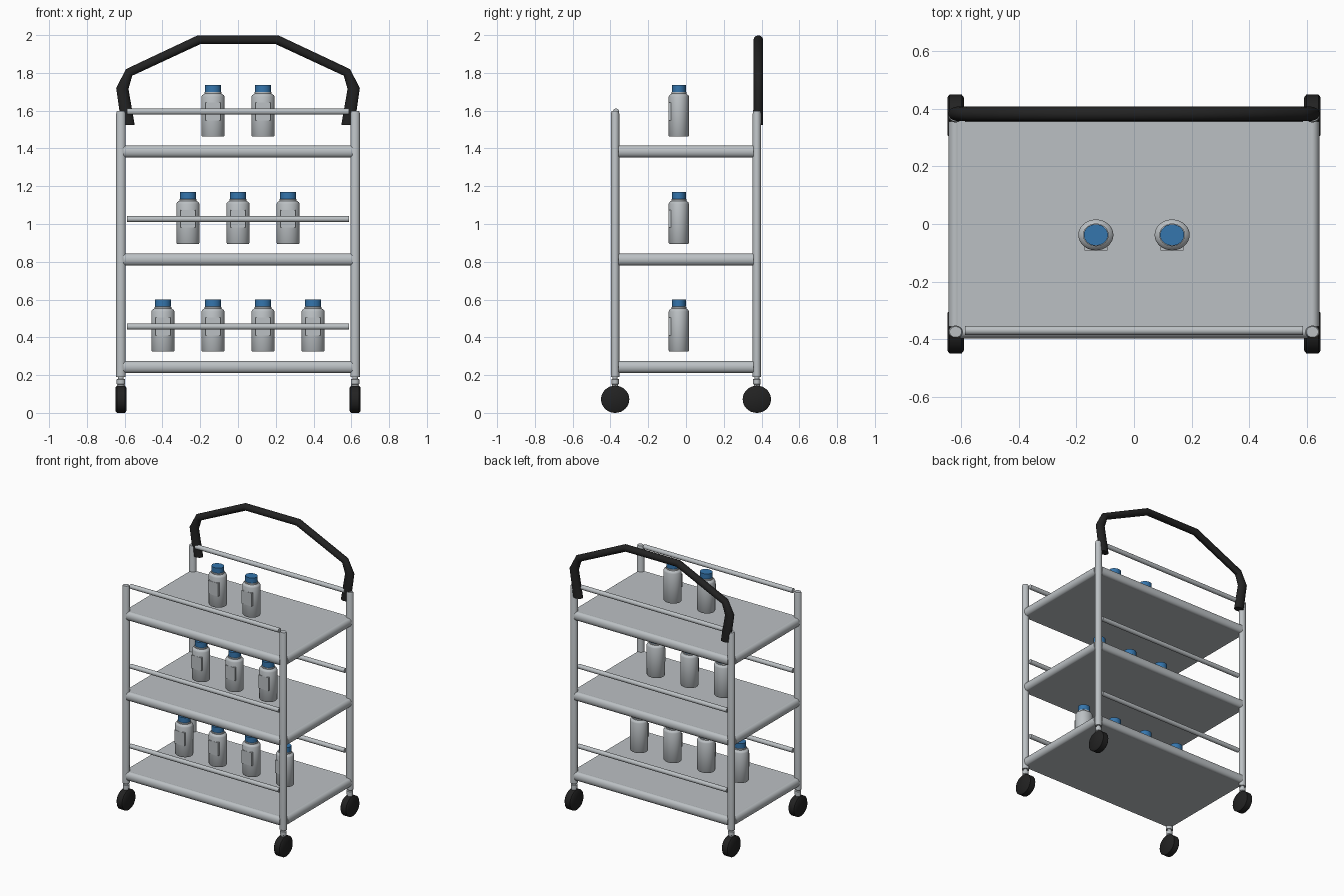
import bpy, bmesh, math
from mathutils import Vector

cube = bpy.data.objects.get("Cube")
if cube:
    bpy.data.objects.remove(cube, do_unlink=True)


def material(name, colour):
    m = bpy.data.materials.new(name)
    m.use_nodes = True
    m.diffuse_color = (*colour, 1)
    m.node_tree.nodes["Principled BSDF"].inputs["Base Color"].default_value = (*colour, 1)
    return m


GREY = material("brushed grey", (0.50, 0.53, 0.55))
BLACK = material("black rubber", (0.016, 0.016, 0.016))
BLUE = material("cap blue", (0.035, 0.18, 0.42))


def finish(name, bm, mat, smooth=True):
    bmesh.ops.recalc_face_normals(bm, faces=bm.faces)
    mesh = bpy.data.meshes.new(name)
    bm.to_mesh(mesh)
    bm.free()
    mesh.materials.append(mat)
    ob = bpy.data.objects.new(name, mesh)
    bpy.context.collection.objects.link(ob)
    if smooth:
        bpy.ops.object.select_all(action='DESELECT')
        bpy.context.view_layer.objects.active = ob
        ob.select_set(True)
        bpy.ops.object.shade_smooth_by_angle(angle=math.radians(40))
    return ob


def loft(bm, rings):
    """Skin a list of point rings and cap both ends."""
    loops = [[bm.verts.new(p) for p in ring] for ring in rings]
    n = len(loops[0])
    for a, b in zip(loops, loops[1:]):
        for i in range(n):
            j = (i + 1) % n
            bm.faces.new((a[i], a[j], b[j], b[i]))
    bm.faces.new(loops[0])
    bm.faces.new(loops[-1])


def ellipse(centre, u, v, n=32):
    return [Vector(centre) + Vector(u) * math.cos(t) + Vector(v) * math.sin(t)
            for t in (2 * math.pi * i / n for i in range(n))]


def lathe(name, x, y, profile, mat, squash=0.88):
    """Upright round part; profile holds (radius, height) pairs."""
    bm = bmesh.new()
    loft(bm, [ellipse((x, y, z), (r, 0, 0), (0, r * squash, 0)) for r, z in profile])
    return finish(name, bm, mat)


def bar_x(bm, half, y, z, ry, rz):
    loft(bm, [ellipse((x, y, z), (0, ry, 0), (0, 0, rz)) for x in (-half, half)])


def bar_y(bm, half, x, z, rx, rz):
    loft(bm, [ellipse((x, y, z), (rx, 0, 0), (0, 0, rz)) for y in (-half, half)])


def box(bm, lo, hi):
    loft(bm, [[(lo[0], lo[1], z), (hi[0], lo[1], z), (hi[0], hi[1], z), (lo[0], hi[1], z)]
              for z in (lo[2], hi[2])])


PX, PY = 0.62, 0.375

# Corner posts with casters
for sx, side in ((-1, "right"), (1, "left")):
    for sy, end in ((-1, "front"), (1, "back")):
        tag = f"{end}_{side}"
        x, y = sx * PX, sy * PY
        lathe("post_" + tag, x, y, [(0.025, 0.19), (0.025, 1.585), (0.021, 1.597)], GREY)
        lathe("caster_stem_" + tag, x, y,
              [(0.018, 0.10), (0.018, 0.15), (0.022, 0.152), (0.022, 0.178),
               (0.015, 0.18), (0.015, 0.195)], GREY)
        bm = bmesh.new()
        loft(bm, [ellipse((x + dx, y, 0.072), (0, r * 1.04, 0), (0, 0, r))
                  for dx, r in ((-0.029, 0.062), (-0.021, 0.072), (0.021, 0.072), (0.029, 0.062))])
        finish("wheel_" + tag, bm, BLACK)

# Shelves with rounded rims, and guard rails above them
for level, z, rail_z in (("lower", 0.243, 0.457), ("middle", 0.812, 1.026), ("upper", 1.384, 1.595)):
    bm = bmesh.new()
    box(bm, (-PX, -PY, z - 0.03), (PX, PY, z + 0.03))
    finish(level + "_shelf", bm, GREY, smooth=False)
    for s, end, side in ((-1, "front", "right"), (1, "back", "left")):
        bm = bmesh.new()
        bar_x(bm, 0.605, s * PY, z, 0.023, 0.031)
        finish(f"{level}_shelf_rim_{end}", bm, GREY)
        bm = bmesh.new()
        bar_y(bm, 0.357, s * PX, z, 0.025, 0.031)
        finish(f"{level}_shelf_rim_{side}", bm, GREY)
        bm = bmesh.new()
        bar_x(bm, 0.587, s * 0.37, rail_z, 0.016, 0.016)
        finish(f"{level}_guard_rail_{end}", bm, GREY)

# Push handle: outer and inner outline of one half, mirrored to the other
outer = [(0.617, 1.525), (0.645, 1.72), (0.593, 1.82), (0.215, 1.998)]
inner = [(0.547, 1.525), (0.58, 1.715), (0.56, 1.785), (0.20, 1.952)]
half = list(zip(outer, inner))
rings = []
for sx, pairs in ((-1, half), (1, half[::-1])):
    for o, i in pairs:
        a, b = Vector((sx * o[0], 0.383, o[1])), Vector((sx * i[0], 0.383, i[1]))
        rings.append(ellipse((a + b) / 2, (a - b) / 2, (0, 0.025, 0), 24))
bm = bmesh.new()
loft(bm, rings)
finish("push_handle", bm, BLACK)

# Bottles with caps and front labels
BY = -0.038
for base, count in ((0.325, 4), (0.895, 3), (1.462, 2)):
    for k in range(count):
        x = (k - (count - 1) / 2) * 0.265
        lathe("bottle", x, BY,
              [(r, base + h) for r, h in ((0.057, 0), (0.061, 0.005), (0.061, 0.212), (0.057, 0.220),
                                          (0.045, 0.228), (0.045, 0.236), (0.037, 0.238), (0.037, 0.245))], GREY)
        lathe("bottle_cap", x, BY,
              [(r, base + h) for r, h in ((0.042, 0.238), (0.042, 0.275))], BLUE)
        bm = bmesh.new()
        box(bm, (x - 0.04, BY - 0.054, base + 0.086), (x + 0.04, BY - 0.04, base + 0.18))
        finish("bottle_label", bm, GREY, smooth=False)
